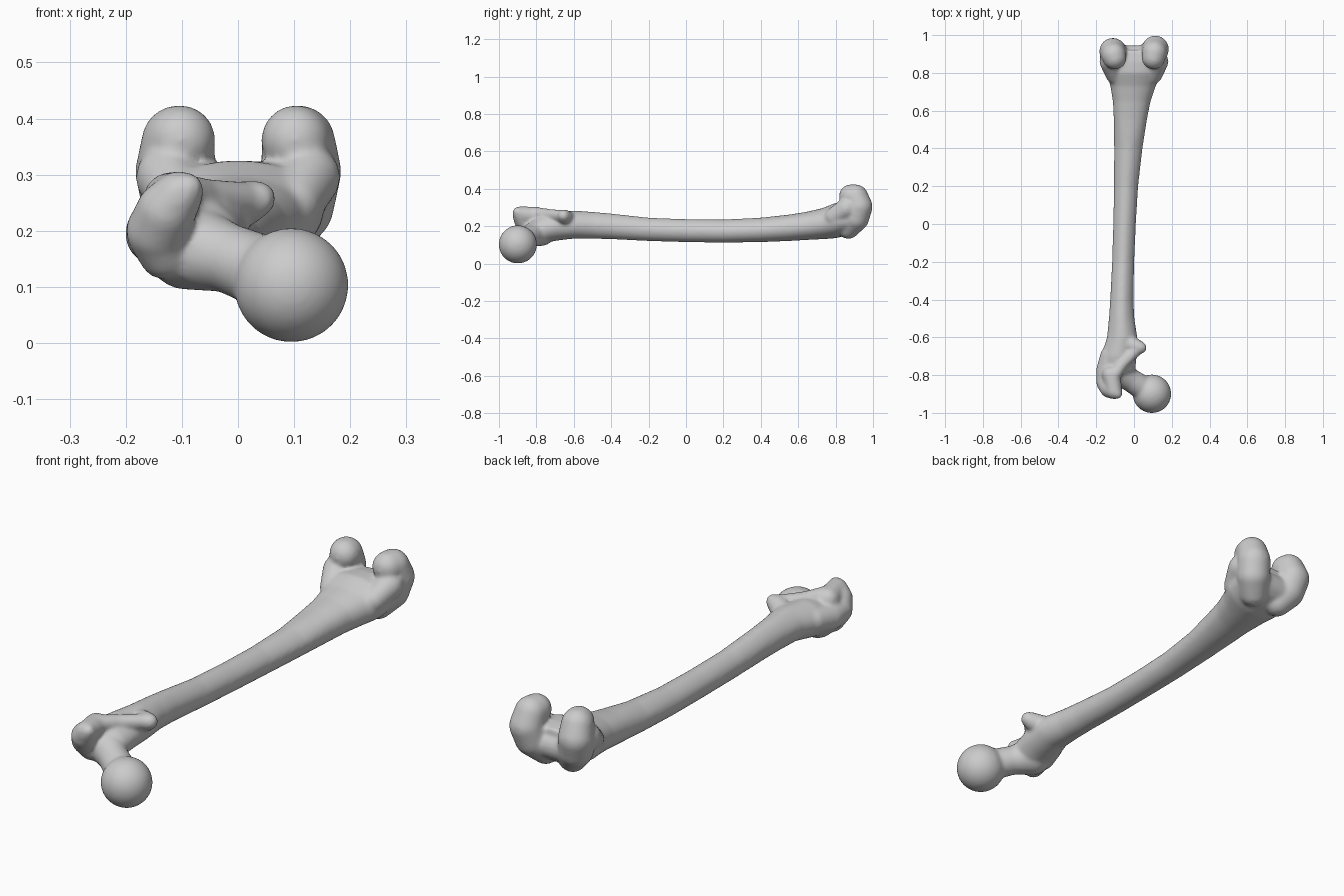
import bpy, bmesh, math
from mathutils import Vector, Matrix

bm = bmesh.new()


def ball(p, r):
    bmesh.ops.create_icosphere(bm, subdivisions=3, radius=r, matrix=Matrix.Translation(p))


def chain(*pts, steps=7):
    """Rounded limb: balls swept along (x, y, z, radius) points."""
    for a, b in zip(pts, pts[1:]):
        for i in range(steps + 1):
            q = Vector(a).lerp(Vector(b), i / steps)
            ball(q[:3], q[3])


def loft(sections, n=40):
    """Skin rings given as (y, x_min, x_max, z_min, z_max)."""
    rings = []
    for y, x0, x1, z0, z1 in sections:
        ridge = 0.2 if y < 0.5 else -0.12      # crest on the shaft, flat back near the knee
        ring = []
        for k in range(n):
            t = 2 * math.pi * k / n
            c, s = math.cos(t), math.sin(t)
            x = (x0 + x1) / 2 + (x1 - x0) / 2 * c * (1 - ridge * max(s, 0) ** 2)
            z = (z0 + z1) / 2 + (z1 - z0) / 2 * s
            ring.append(bm.verts.new((x, y, z)))
        rings.append(ring)
    for a, b in zip(rings, rings[1:]):
        for k in range(n):
            j = (k + 1) % n
            bm.faces.new((a[k], b[k], b[j], a[j]))
    bm.faces.new(rings[0])
    bm.faces.new(rings[-1][::-1])


# shaft with both flared ends
loft([
    (-0.84, -0.165, -0.03, 0.115, 0.22),
    (-0.78, -0.185, 0.005, 0.105, 0.265),
    (-0.70, -0.175, 0.015, 0.122, 0.282),
    (-0.60, -0.143, 0.018, 0.134, 0.284),
    (-0.50, -0.133, 0.002, 0.134, 0.277),
    (-0.40, -0.126, -0.003, 0.131, 0.268),
    (-0.20, -0.116, 0.001, 0.121, 0.246),
    (0.00, -0.110, 0.010, 0.115, 0.238),
    (0.20, -0.106, 0.022, 0.112, 0.236),
    (0.40, -0.105, 0.045, 0.115, 0.246),
    (0.55, -0.107, 0.068, 0.121, 0.262),
    (0.65, -0.112, 0.088, 0.127, 0.278),
    (0.73, -0.125, 0.115, 0.131, 0.297),
    (0.80, -0.148, 0.150, 0.136, 0.325),
    (0.86, -0.150, 0.155, 0.150, 0.325),
    (0.92, -0.110, 0.115, 0.180, 0.315),
])

# ball head and neck
bmesh.ops.create_icosphere(bm, subdivisions=4, radius=0.102,
                           matrix=Matrix.Translation((0.095, -0.899, 0.103)))
chain((-0.09, -0.775, 0.172, 0.078), (-0.02, -0.825, 0.152, 0.062),
      (0.05, -0.87, 0.125, 0.066))

# greater trochanter: outer mass and hooked tip
chain((-0.125, -0.70, 0.205, 0.055), (-0.145, -0.78, 0.195, 0.057),
      (-0.142, -0.84, 0.20, 0.057), (-0.128, -0.868, 0.235, 0.054),
      (-0.105, -0.885, 0.264, 0.043))
chain((-0.12, -0.80, 0.255, 0.05), (-0.105, -0.885, 0.264, 0.043),
      (-0.088, -0.90, 0.277, 0.026))
chain((-0.145, -0.84, 0.20, 0.055), (-0.13, -0.82, 0.16, 0.048))

# lesser trochanter and the crest joining the two
chain((-0.03, -0.63, 0.235, 0.045), (0.015, -0.65, 0.25, 0.04),
      (0.036, -0.655, 0.257, 0.032))
chain((-0.11, -0.81, 0.27, 0.035), (-0.06, -0.74, 0.262, 0.032),
      (0.02, -0.66, 0.255, 0.032))

# condyles: curled rollers, inner side (+x) slightly longer
for side, cx, dy in ((1, 0.113, 0.0), (-1, 0.112, -0.012)):
    chain((side * 0.065, 0.868, 0.192, 0.06),
          (side * (cx - 0.013), 0.908 + dy, 0.245, 0.072),
          (side * cx, 0.926 + dy, 0.305, 0.072),
          (side * (cx - 0.005), 0.908 + dy, 0.358, 0.066),
          (side * (cx - 0.01), 0.880, 0.362, 0.062))
    # bumps on the outer sides
    chain((side * 0.10, 0.79, 0.25, 0.05), (side * 0.125, 0.86, 0.295, 0.058))

# bridge under the notch
chain((-0.05, 0.885, 0.235, 0.062), (0.05, 0.885, 0.235, 0.062))

mesh = bpy.data.meshes.new("thigh_bone")
bmesh.ops.recalc_face_normals(bm, faces=bm.faces[:])
bm.to_mesh(mesh)
bm.free()
bone = bpy.data.objects.new("thigh_bone", mesh)
bpy.context.collection.objects.link(bone)

# fuse everything into one smooth skin
fuse = bone.modifiers.new("fuse", 'REMESH')
fuse.mode = 'VOXEL'
fuse.voxel_size = 0.007
fuse.use_smooth_shade = True
soften = bone.modifiers.new("soften", 'SMOOTH')
soften.factor = 0.5
soften.iterations = 14
